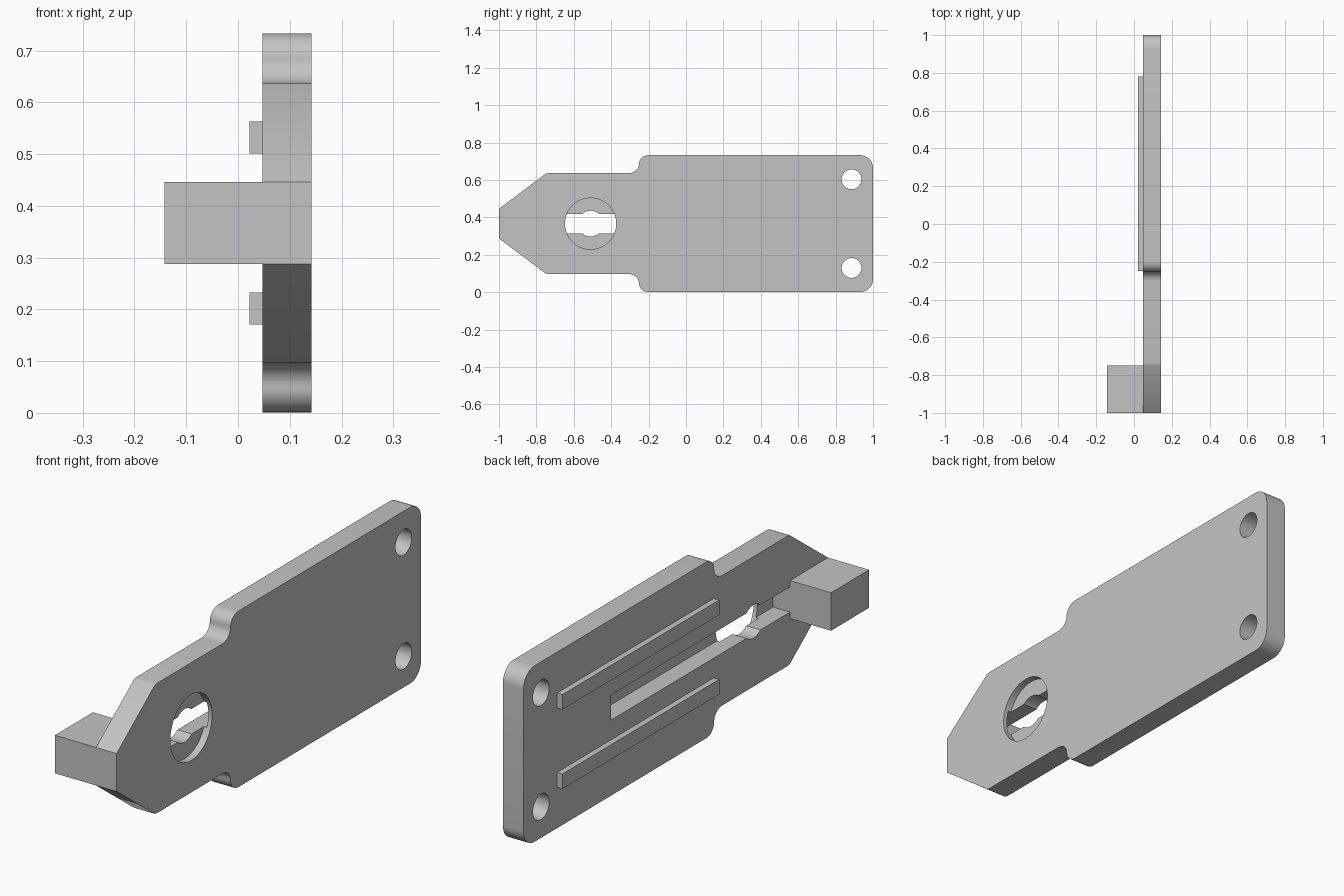
import bpy
import bmesh
from math import cos, sin, radians, pi

old = bpy.data.objects.get("Cube")
if old:
    bpy.data.objects.remove(old, do_unlink=True)

grey = bpy.data.materials.new("plain grey")
grey.use_nodes = True
COLOUR = (0.55, 0.55, 0.55, 1)
grey.diffuse_color = COLOUR
grey.node_tree.nodes["Principled BSDF"].inputs["Base Color"].default_value = COLOUR

# Main dimensions
X_IN, X_OUT = 0.047, 0.142      # plate faces
MID = 0.367                     # height of the centre line
HOLE_Y = -0.51                  # keyhole centre


def prism(name, outline, x0, x1):
    """Extrude a (y, z) outline along x."""
    bm = bmesh.new()
    face = bm.faces.new([bm.verts.new((x0, y, z)) for y, z in outline])
    geom = bmesh.ops.extrude_face_region(bm, geom=[face])["geom"]
    verts = [v for v in geom if isinstance(v, bmesh.types.BMVert)]
    bmesh.ops.translate(bm, verts=verts, vec=(x1 - x0, 0, 0))
    bmesh.ops.recalc_face_normals(bm, faces=bm.faces)
    mesh = bpy.data.meshes.new(name)
    bm.to_mesh(mesh)
    bm.free()
    mesh.materials.append(grey)
    obj = bpy.data.objects.new(name, mesh)
    bpy.context.collection.objects.link(obj)
    return obj


def arc(cy, cz, ry, rz, start, end, steps=10):
    angles = [radians(start + (end - start) * i / steps) for i in range(steps + 1)]
    return [(cy + ry * cos(a), cz + rz * sin(a)) for a in angles]


def rect(y0, y1, z0, z1):
    return [(y0, z0), (y1, z0), (y1, z1), (y0, z1)]


def circle(cy, cz, r):
    return arc(cy, cz, r, r, 0, 360, 64)[:-1]


def select_only(obj):
    bpy.ops.object.select_all(action="DESELECT")
    obj.select_set(True)
    bpy.context.view_layer.objects.active = obj


def cut(obj, outline, x0, x1):
    cutter = prism("cutter", outline, x0, x1)
    cutter.hide_render = True
    mod = obj.modifiers.new("cut", "BOOLEAN")
    mod.operation = "DIFFERENCE"
    mod.solver = "EXACT"
    mod.object = cutter
    select_only(obj)
    bpy.ops.object.modifier_apply(modifier=mod.name)
    bpy.data.objects.remove(cutter, do_unlink=True)


# Plate outline: upper half as offsets from the centre line, then mirrored
upper = [(-1, 0.079), (-0.75, 0.267), (-0.735, 0.27)]
upper += arc(-0.305, 0.318, 0.053, 0.048, -90, 0)
upper += arc(-0.199, 0.318, 0.053, 0.048, 180, 90)[1:]
upper += arc(0.93, 0.296, 0.07, 0.07, 90, 0)
outline = [(y, MID + h) for y, h in upper]
outline += [(y, MID - h) for y, h in reversed(upper)]
plate = prism("plate", outline, X_IN, X_OUT)

# Mounting holes
for side in (-1, 1):
    cut(plate, circle(0.885, MID + side * 0.237, 0.053), 0, 0.2)

# Round recess on the outer face, bore through it, long slot on the inner face
cut(plate, circle(HOLE_Y, MID, 0.137), X_OUT - 0.03, 0.2)
cut(plate, circle(HOLE_Y, MID, 0.069), 0, 0.2)
cut(plate, rect(-0.75, 0.424, MID - 0.052, MID + 0.052), 0, X_IN + 0.078)

select_only(plate)
bpy.ops.object.shade_smooth_by_angle(angle=pi / 6)

# Block standing out from the tip
prism("tip_block", rect(-1, -0.75, MID - 0.079, MID + 0.079), -0.142, X_IN)

# Guide ribs on the inner face
for name, side in (("lower_rib", -1), ("upper_rib", 1)):
    z = MID + side * 0.165
    prism(name, rect(-0.25, 0.78, z - 0.031, z + 0.031), 0.022, X_IN)
